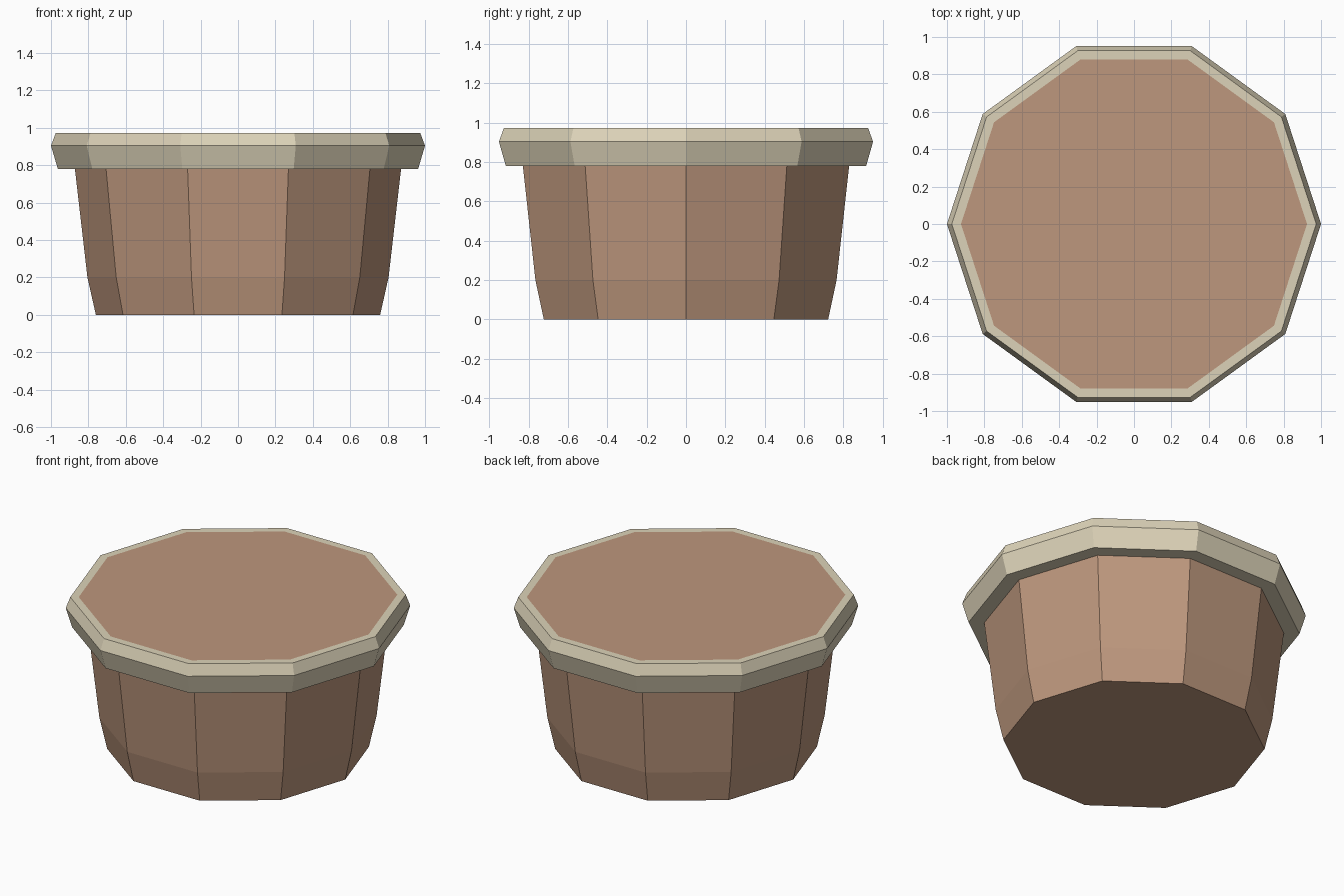
import bpy, bmesh
from math import cos, sin, tau

if "Cube" in bpy.data.objects:
    bpy.data.objects.remove(bpy.data.objects["Cube"])

SIDES = 10


def material(name, color):
    mat = bpy.data.materials.new(name)
    mat.diffuse_color = (*color, 1)
    mat.use_nodes = True
    mat.node_tree.nodes["Principled BSDF"].inputs["Base Color"].default_value = mat.diffuse_color
    return mat


def lathe(name, profile, mat, closed):
    """Spin (radius, z) points into a ten-sided solid; closed makes a hollow ring."""
    bm = bmesh.new()
    rings = [[bm.verts.new((r * cos(tau * i / SIDES), r * sin(tau * i / SIDES), z))
              for i in range(SIDES)] for r, z in profile]
    pairs = list(zip(rings, rings[1:]))
    if closed:
        pairs.append((rings[-1], rings[0]))
    else:
        bm.faces.new(rings[0][::-1])
        bm.faces.new(rings[-1])
    for a, b in pairs:
        for i in range(SIDES):
            j = (i + 1) % SIDES
            bm.faces.new((a[i], a[j], b[j], b[i]))
    bmesh.ops.recalc_face_normals(bm, faces=bm.faces)
    mesh = bpy.data.meshes.new(name)
    bm.to_mesh(mesh)
    bm.free()
    mesh.materials.append(mat)
    obj = bpy.data.objects.new(name, mesh)
    bpy.context.collection.objects.link(obj)
    return obj


brown = material("brown", (0.51, 0.31, 0.205))
cream = material("cream", (0.72, 0.65, 0.48))

# Tapered tub, filled flush to the top of the rim
lathe("tub_body", [(0.76, 0), (0.805, 0.2), (0.872, 0.78), (0.925, 0.973)], brown, False)

# Bevelled rim wrapped around the tub
lathe("rim", [(0.872, 0.78), (0.963, 0.78), (1.0, 0.904), (0.974, 0.973), (0.925, 0.973)],
      cream, True)
